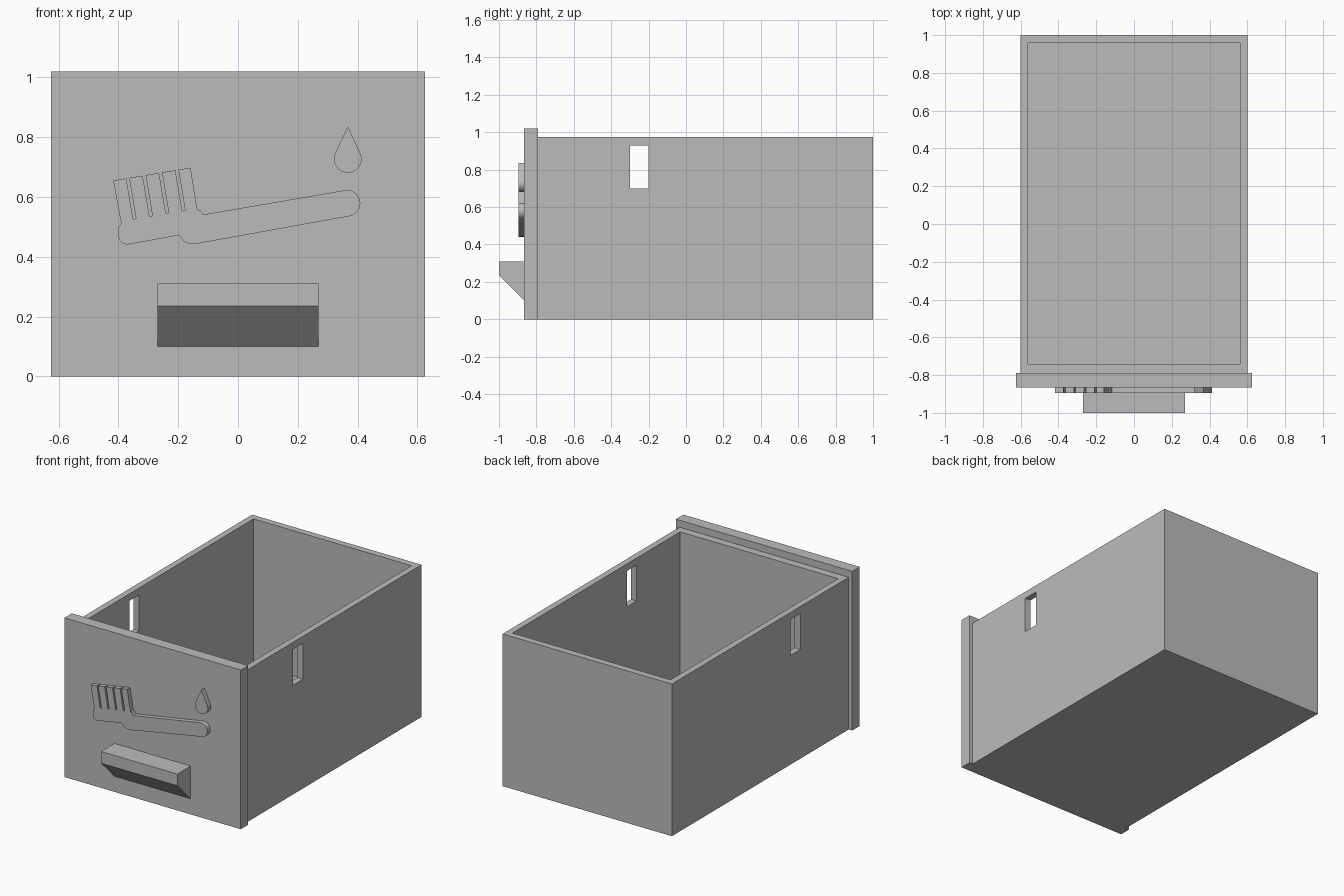
import bpy, bmesh
from math import sin, cos, radians
from mathutils import Vector

cube = bpy.data.objects.get("Cube")
if cube:
    bpy.data.objects.remove(cube, do_unlink=True)

grey = bpy.data.materials.new("plain grey")
grey.use_nodes = True
GREY = (0.5, 0.5, 0.5, 1)
grey.diffuse_color = GREY
grey.node_tree.nodes["Principled BSDF"].inputs["Base Color"].default_value = GREY


def finish(name, bm):
    bmesh.ops.recalc_face_normals(bm, faces=bm.faces)
    mesh = bpy.data.meshes.new(name)
    bm.to_mesh(mesh)
    bm.free()
    mesh.materials.append(grey)
    obj = bpy.data.objects.new(name, mesh)
    bpy.context.collection.objects.link(obj)
    return obj


def prism(name, points, offset):
    """Extrude a flat outline along an offset."""
    bm = bmesh.new()
    face = bm.faces.new([bm.verts.new(p) for p in points])
    new = bmesh.ops.extrude_face_region(bm, geom=[face])["geom"]
    bmesh.ops.translate(bm, vec=offset,
                        verts=[v for v in new if isinstance(v, bmesh.types.BMVert)])
    return finish(name, bm)


def box(name, lo, hi):
    (x0, y0, z0), (x1, y1, z1) = lo, hi
    return prism(name, [(x0, y0, z0), (x1, y0, z0), (x1, y1, z0), (x0, y1, z0)],
                 (0, 0, z1 - z0))


def cut(obj, cutter):
    cutter.hide_render = True
    mod = obj.modifiers.new("cut", 'BOOLEAN')
    mod.operation, mod.solver, mod.object = 'DIFFERENCE', 'EXACT', cutter
    bpy.context.view_layer.objects.active = obj
    bpy.ops.object.modifier_apply(modifier=mod.name)
    bpy.data.objects.remove(cutter, do_unlink=True)


def smooth(obj):
    bpy.ops.object.select_all(action='DESELECT')
    obj.select_set(True)
    bpy.context.view_layer.objects.active = obj
    bpy.ops.object.shade_smooth_by_angle(angle=radians(30))


def arc(cx, cz, r, start, end, n):
    """Points on a circle, angles in degrees clockwise from straight up."""
    angles = [radians(start + (end - start) * i / n) for i in range(n + 1)]
    return [(cx + r * sin(a), cz + r * cos(a)) for a in angles]


# Open drawer body with a slot through both side walls
body = box("drawer_body", (-0.6, -0.79, 0), (0.6, 1, 0.975))
cut(body, box("cavity_cutter", (-0.56, -0.74, 0.045), (0.56, 0.957, 1.2)))
cut(body, box("slot_cutter", (-0.8, -0.3, 0.7), (0.8, -0.2, 0.93)))

# Front panel
FRONT = -0.865
box("front_panel", (-0.625, FRONT, 0), (0.625, -0.79, 1.02))

# Pull handle with a sloping underside
profile = [(FRONT, 0.31), (-1, 0.31), (-1, 0.235), (FRONT, 0.1)]
prism("pull_handle", [(-0.27, y, z) for y, z in profile], (0.54, 0, 0))


def relief(name, outline):
    obj = prism(name, [(x, FRONT, z) for x, z in outline], (0, -0.03, 0))
    smooth(obj)
    return obj


# Raised toothbrush: bristles with narrow gaps, then neck, handle and head
top_left, top_right = Vector((-0.417, 0.655)), Vector((-0.159, 0.698))
along = (top_right - top_left).normalized()
down = Vector((along.y, -along.x))
brush = [top_left]
for i in range(4):
    start = top_left + along * (0.044 + 0.0555 * i)
    end = start + along * 0.01
    brush += [start, start + down * 0.138, end + down * 0.138, end]
brush += [top_right, (-0.136, 0.558), (-0.126, 0.555), (-0.116, 0.541)]
brush += arc(0.365, 0.579, 0.044, -9.5, 170.5, 20)
brush += [(-0.146, 0.442), (-0.165, 0.443), (-0.181, 0.452), (-0.196, 0.472)]
brush += arc(-0.371, 0.47, 0.029, 170.5, 260, 6)
brush += [(-0.4, 0.497), (-0.39, 0.515), (-0.394, 0.528)]
relief("toothbrush", brush)

# Raised water drop
relief("water_drop", [(0.367, 0.836)] + arc(0.367, 0.727, 0.046, 65, 295, 24))
